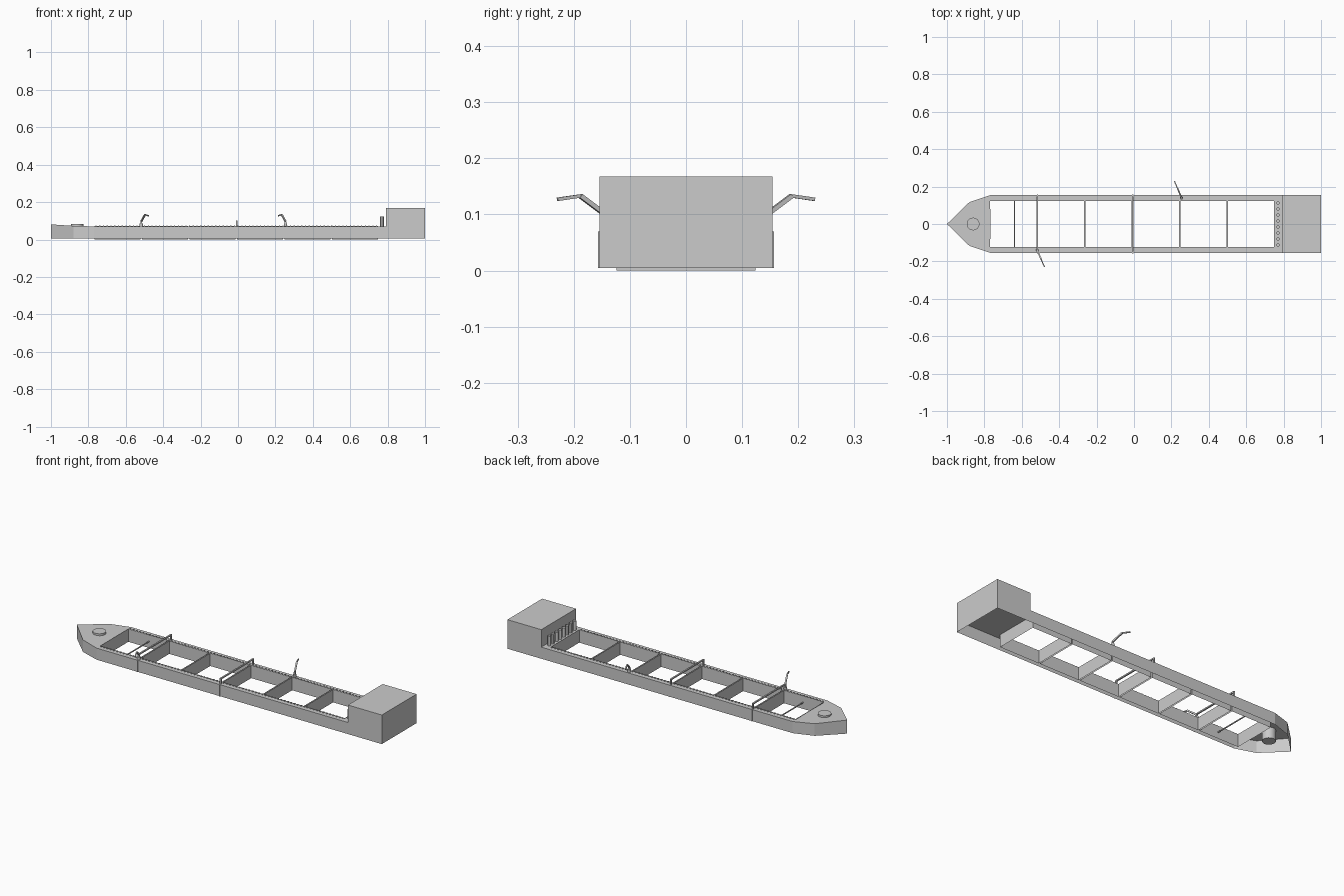
import bpy, bmesh, math
from mathutils import Vector

if "Cube" in bpy.data.objects:
    bpy.data.objects.remove(bpy.data.objects["Cube"])

DECK, KEEL, HALF, HOLD = 0.07, 0.005, 0.154, 0.124
PITCH, LENGTH, START = 0.254, 0.246, -0.767


def mesh_object(name, faces):
    """Object from a list of faces given as point lists."""
    bm = bmesh.new()
    for f in faces:
        bm.faces.new([bm.verts.new(p) for p in f])
    bmesh.ops.remove_doubles(bm, verts=bm.verts, dist=0.0002)
    bmesh.ops.recalc_face_normals(bm, faces=bm.faces)
    me = bpy.data.meshes.new(name)
    bm.to_mesh(me)
    bm.free()
    ob = bpy.data.objects.new(name, me)
    bpy.context.collection.objects.link(ob)
    return ob


def box_faces(x0, x1, y0, y1, z0, z1, caps=True):
    ring = [(x0, y0), (x1, y0), (x1, y1), (x0, y1)]
    faces = []
    for i in range(4):
        a, b = ring[i], ring[(i + 1) % 4]
        faces.append([(*a, z0), (*b, z0), (*b, z1), (*a, z1)])
    if caps:
        faces += [[(*p, z) for p in ring] for z in (z0, z1)]
    return faces


def box(name, *dims):
    return mesh_object(name, box_faces(*dims))


def cylinder(name, x, y, z0, z1, r, sides=16):
    bpy.ops.mesh.primitive_cylinder_add(vertices=sides, radius=r, depth=z1 - z0,
                                        location=(x, y, (z0 + z1) / 2))
    ob = bpy.context.object
    ob.name = name
    bpy.ops.object.shade_smooth_by_angle()
    return ob


def beam(name, a, b, w):
    """Square beam between two points."""
    a, b = Vector(a), Vector(b)
    bpy.ops.mesh.primitive_cube_add(size=1, location=(a + b) / 2)
    ob = bpy.context.object
    ob.name = name
    ob.scale = (w, w, (b - a).length)
    ob.rotation_euler = (b - a).to_track_quat('Z', 'Y').to_euler()


# hull skin, open underneath
half = [(-1, 0, 0.081), (-0.88, 0.117, 0.073), (-0.77, HALF, DECK), (1, HALF, DECK), (1, 0, DECK)]
skin = []
for s in (1, -1):
    for p, q in zip(half, half[1:]):
        a, b = (p[0], s * p[1]), (q[0], s * q[1])
        skin.append([(*a, KEEL), (*b, KEEL), (*b, q[2]), (*a, p[2])])
mesh_object("hull_skin", skin)

# bow deck
bow = []
for s in (1, -1):
    pts = [(x, s * y, z) for x, y, z in half[:3]]
    bow += [[pts[0], pts[1], (-0.88, 0, 0.073)],
            [pts[1], pts[2], (-0.767, 0, DECK), (-0.88, 0, 0.073)]]
mesh_object("bow_deck", bow)


def plate(x0, x1, y0, y1):
    return [(x0, y0, DECK), (x1, y0, DECK), (x1, y1, DECK), (x0, y1, DECK)]


# main deck around the cargo holds
deck = [plate(-0.77, 1, s * HOLD, s * HALF) for s in (1, -1)]
for k in range(1, 6):
    x = START + PITCH * k
    deck.append(plate(x - PITCH + LENGTH, x, -HOLD, HOLD))
deck.append(plate(START + 5 * PITCH + LENGTH, 1, -HOLD, HOLD))
mesh_object("main_deck", deck)

# open cargo holds
for k in range(6):
    x = START + PITCH * k
    mesh_object("cargo_hold", box_faces(x, x + LENGTH, -HOLD, HOLD, 0, DECK + 0.002, False))
box("hold_divider_bar", -0.642, -0.637, -HOLD, HOLD, 0.033, 0.038)

# coaming studs along both sides
studs = []
for s in (-1, 1):
    for i in range(76):
        x = START + 0.005 + i * 0.02
        y = s * (HOLD + 0.005)
        studs += box_faces(x, x + 0.006, y - 0.003, y + 0.003, DECK, DECK + 0.005)
mesh_object("coaming_studs", studs)

# stern deckhouse
box("deckhouse", 0.79, 1, -HALF, HALF, DECK, 0.168)

# row of vent bottles in front of the deckhouse
for i in range(8):
    cylinder("vent_bottle", 0.77, -0.112 + i * 0.032, DECK, 0.122, 0.0095, 12)

# bow turret
cylinder("bow_turret", -0.86, 0, 0.012, 0.083, 0.034, 24)

# gantries with side fenders
for x in (-0.516, -0.007):
    box("gantry_beam", x - 0.004, x + 0.004, -0.147, 0.147, 0.095, 0.102)
    for s in (-1, 1):
        y0, y1 = sorted((s * 0.139, s * 0.147))
        box("gantry_post", x - 0.004, x + 0.004, y0, y1, DECK, 0.095)
        y0, y1 = sorted((s * HALF, s * 0.1565))
        box("side_fender", x - 0.003, x + 0.003, y0, y1, KEEL, DECK)

# deck cranes on opposite sides
for x, s in ((-0.517, -1), (0.254, 1)):
    d = -s
    foot, knee = (x, s * 0.14, DECK), (x, s * 0.14, 0.097)
    elbow, tip = (x + d * 0.02, s * 0.188, 0.133), (x + d * 0.038, s * 0.229, 0.127)
    cylinder("crane_base", x, s * 0.14, DECK, 0.085, 0.009, 12)
    beam("crane_post", foot, knee, 0.009)
    beam("crane_lower_boom", knee, elbow, 0.008)
    beam("crane_upper_boom", elbow, tip, 0.006)
